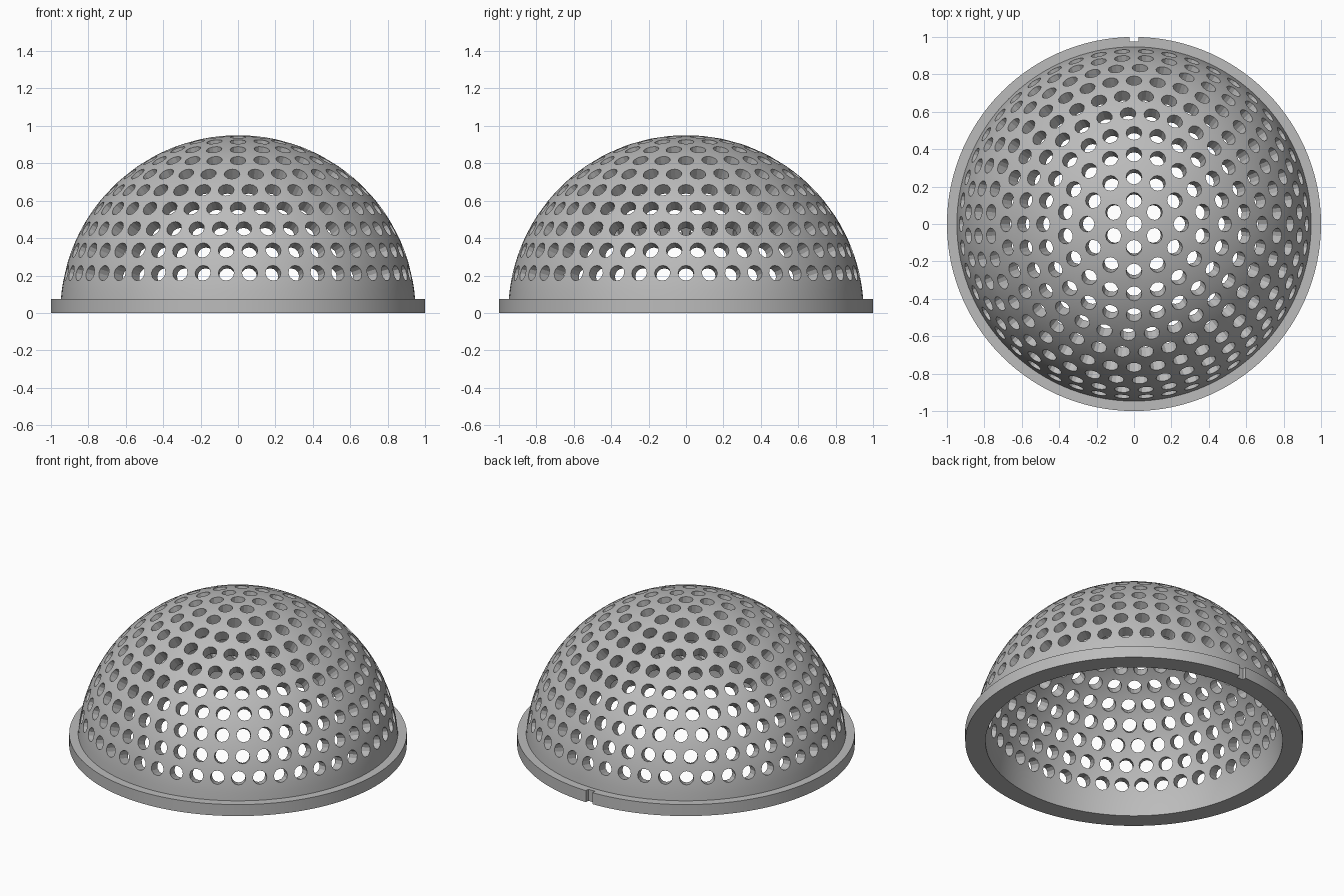
import bpy, bmesh, math
from mathutils import Matrix, Vector

if "Cube" in bpy.data.objects:
    bpy.data.objects.remove(bpy.data.objects["Cube"])

OUTER, INNER = 0.95, 0.88      # dome radii
RIM_R, RIM_H = 1.0, 0.075      # base flange
HOLE_R, STEP = 0.042, 7.7      # hole radius, ring spacing in degrees
SEGMENTS, ARC = 120, 30

grey = bpy.data.materials.new("grey")
grey.diffuse_color = (0.5, 0.5, 0.5, 1)
grey.use_nodes = True
grey.node_tree.nodes["Principled BSDF"].inputs["Base Color"].default_value = grey.diffuse_color


def make_object(name, bm):
    mesh = bpy.data.meshes.new(name)
    bm.to_mesh(mesh)
    bm.free()
    obj = bpy.data.objects.new(name, mesh)
    bpy.context.collection.objects.link(obj)
    mesh.materials.append(grey)
    return obj


def arc(radius, start, end):
    """Points (r, z) along a circular arc, angles measured from the base."""
    return [(radius * math.cos(start + (end - start) * i / ARC),
             radius * math.sin(start + (end - start) * i / ARC)) for i in range(ARC + 1)]


# Hollow dome with flange: one closed profile turned about z
foot = math.asin(RIM_H / OUTER)
profile = [(RIM_R, 0), (RIM_R, RIM_H)] + arc(OUTER, foot, math.pi / 2)
profile_inner = arc(INNER, math.pi / 2, 0)
bm = bmesh.new()
edges = []
for pts in (profile, profile_inner):
    vs = [bm.verts.new((r, 0, z)) for r, z in pts]
    edges += [bm.edges.new(p) for p in zip(vs, vs[1:])]
    if pts is profile:
        first = vs[0]
edges.append(bm.edges.new((vs[-1], first)))
bmesh.ops.spin(bm, geom=edges + list(bm.verts), cent=(0, 0, 0), axis=(0, 0, 1),
               angle=2 * math.pi, steps=SEGMENTS)
bmesh.ops.remove_doubles(bm, verts=bm.verts, dist=1e-5)
bmesh.ops.recalc_face_normals(bm, faces=bm.faces)
dome = make_object("perforated_dome", bm)

# Radial hole cutters: rings from the pole down, every other ring staggered
bm = bmesh.new()
for ring in range(11):
    polar = math.radians(ring * STEP)
    count = max(1, round(360 * math.sin(polar) / STEP))
    for i in range(count):
        turn = 2 * math.pi * (i + 0.5 * (ring % 2)) / count
        place = (Matrix.Rotation(turn, 4, 'Z') @ Matrix.Rotation(polar, 4, 'Y')
                 @ Matrix.Translation((0, 0, 0.92)))
        bmesh.ops.create_cone(bm, cap_ends=True, segments=12, radius1=HOLE_R,
                              radius2=HOLE_R, depth=0.24, matrix=place)
# Small locating notch in the back of the flange
bmesh.ops.create_cube(bm, size=1, matrix=Matrix.Translation((0, 1.025, 0.03))
                      @ Matrix.Diagonal(Vector((0.048, 0.1, 0.2, 1))))
cutter = make_object("hole_cutter", bm)
cutter.hide_render = True

cut = dome.modifiers.new("holes", 'BOOLEAN')
cut.operation = 'DIFFERENCE'
cut.solver = 'MANIFOLD'
cut.object = cutter

bpy.context.view_layer.objects.active = dome
dome.select_set(True)
bpy.ops.object.modifier_apply(modifier=cut.name)
bpy.data.objects.remove(cutter)

# Smooth shell, crisp hole and rim edges
bpy.ops.object.shade_smooth_by_angle(angle=math.radians(25))
